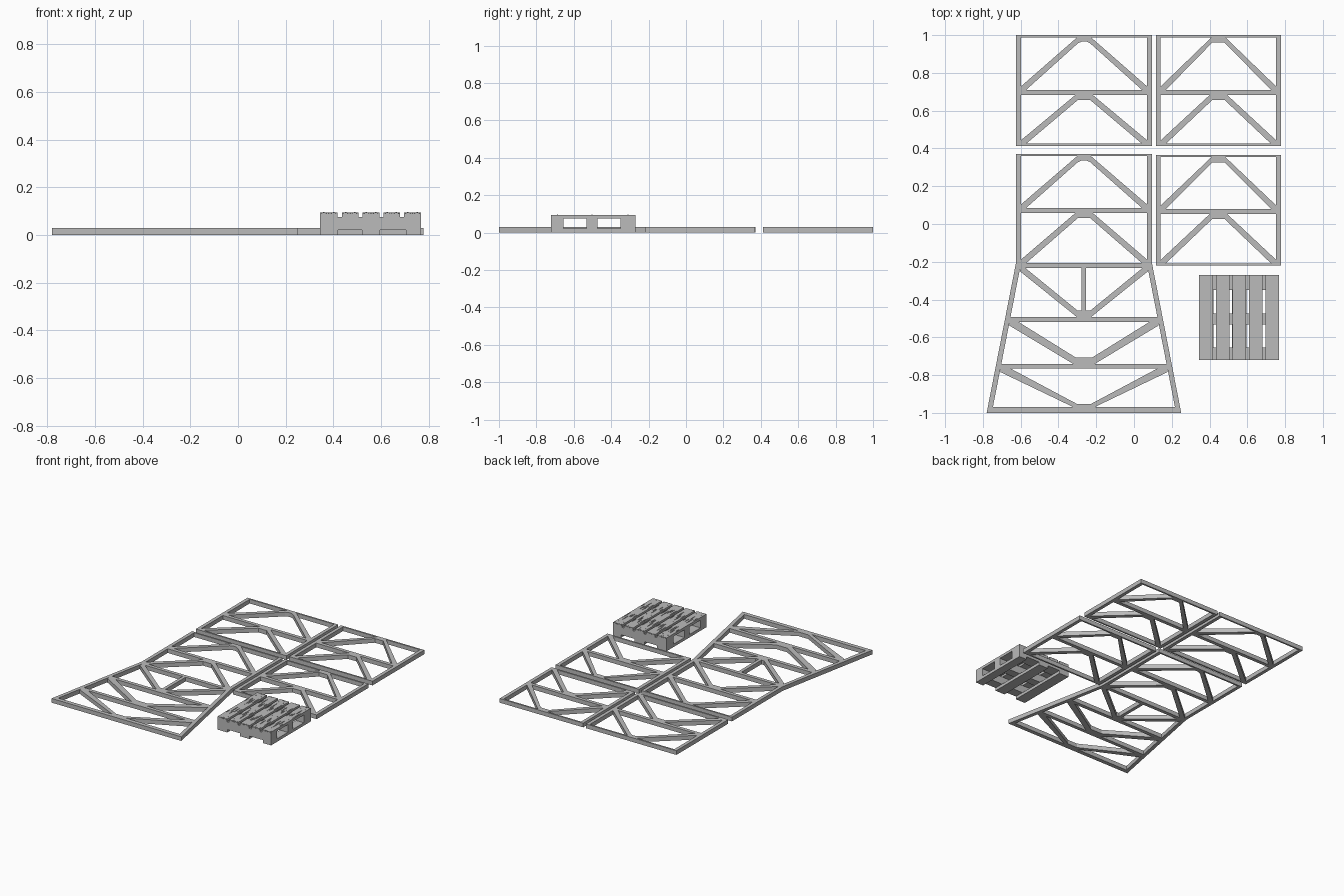
import bpy, bmesh, random
from math import cos, sin, pi

random.seed(4)
if "Cube" in bpy.data.objects:
    bpy.data.objects.remove(bpy.data.objects["Cube"])

grey = bpy.data.materials.new("plain_grey")
grey.use_nodes = True
colour = (0.5, 0.5, 0.5, 1)
grey.diffuse_color = colour
grey.node_tree.nodes["Principled BSDF"].inputs["Base Color"].default_value = colour

TOP = 0.03      # height of the flat frames
RAIL = 0.025    # side and middle rail width
EDGE = 0.012    # thin end rail width


def prisms(name, outlines, z0, z1):
    """One object made of flat outlines raised from z0 to z1."""
    bm = bmesh.new()
    for pts in outlines:
        face = bm.faces.new([bm.verts.new((x, y, z0)) for x, y in pts])
        up = bmesh.ops.extrude_face_region(bm, geom=[face])["geom"]
        bmesh.ops.translate(bm, vec=(0, 0, z1 - z0),
                            verts=[v for v in up if isinstance(v, bmesh.types.BMVert)])
    bmesh.ops.recalc_face_normals(bm, faces=bm.faces[:])
    mesh = bpy.data.meshes.new(name)
    bm.to_mesh(mesh)
    bm.free()
    mesh.materials.append(grey)
    obj = bpy.data.objects.new(name, mesh)
    bpy.context.collection.objects.link(obj)
    return obj


def rect(x0, x1, y0, y1):
    return [(x0, y0), (x1, y0), (x1, y1), (x0, y1)]


def bar(name, x0, x1, y0, y1, z0=0, z1=TOP):
    return prisms(name, [rect(x0, x1, y0, y1)], z0, z1)


def brace(name, xc, half, foot, apex, a=0.045, b=0.033, t=0.028,
          foot_h=0.018, foot_in=0.028, rounded=False):
    """Mirrored V brace with a flat or rounded gusset at its apex."""
    s = 1 if apex > foot else -1
    right = [(half - foot_in, foot), (half, foot), (half, foot + s * foot_h), (a, apex)]
    inner = [(b, apex - s * t)]
    if rounded:
        inner = [(0.012, apex - s * 0.022), (b, apex - s * 0.032)]
    right = inner + right
    left = [(-x, y) for x, y in reversed(right)]
    prisms(name, [[(xc + x, y) for x, y in right + left]], 0, TOP)


def panel(name, x0, x1, y0, y1, mid, end_rail=True, rounded=False):
    """Rectangular truss panel with two braced bays."""
    xc, half = (x0 + x1) / 2, (x1 - x0) / 2 - RAIL
    bar(name + "_right_rail", x0, x0 + RAIL, y0, y1)
    bar(name + "_left_rail", x1 - RAIL, x1, y0, y1)
    bar(name + "_back_rail", x0 + RAIL, x1 - RAIL, y1 - EDGE, y1)
    bar(name + "_middle_rail", x0 + RAIL, x1 - RAIL, mid - 0.026, mid)
    low = y0
    if end_rail:
        low = y0 + EDGE
        bar(name + "_front_rail", x0 + RAIL, x1 - RAIL, y0, low)
    brace(name + "_back_brace", xc, half, mid, y1 - EDGE, a=0.037, rounded=rounded)
    brace(name + "_front_brace", xc, half, low, mid - 0.026)


# Four rectangular truss panels
panel("back_right_panel", -0.624, 0.095, 0.413, 1.0, 0.71, rounded=True)
panel("back_left_panel", 0.116, 0.778, 0.413, 1.0, 0.71)
panel("middle_right_panel", -0.624, 0.095, -0.207, 0.371, 0.085, end_rail=False, rounded=True)
panel("middle_left_panel", 0.116, 0.778, -0.22, 0.366, 0.08)

# Tapered base section
XC, Y_TOP, Y_END = -0.265, -0.207, -1.0


def half_width(y):
    return 0.36 + 0.155 * (Y_TOP - y) / (Y_TOP - Y_END)


for side, s in (("right", -1), ("left", 1)):
    pts = [(half_width(Y_TOP), Y_TOP), (half_width(Y_END), Y_END),
           (half_width(Y_END) - 0.027, Y_END), (half_width(Y_TOP) - 0.027, Y_TOP)]
    prisms("base_%s_rail" % side, [[(XC + s * x, y) for x, y in pts]], 0, TOP)

levels = [(-0.207, -0.233), (-0.493, -0.52), (-0.74, -0.766), (-0.97, -1.0)]
for i, (hi, lo) in enumerate(levels):
    wh, wl = half_width(hi) - 0.027, half_width(lo) - 0.027
    prisms("base_cross_rail_%d" % i,
           [[(XC - wl, lo), (XC + wl, lo), (XC + wh, hi), (XC - wh, hi)]], 0, TOP)

gussets = [(0.037, 0.033, 0.034, 0.028), (0.058, 0.045, 0.034, 0.05), (0.055, 0.038, 0.018, 0.055)]
for i, (a, b, t, inset) in enumerate(gussets):
    foot, apex = levels[i][1], levels[i + 1][0]
    brace("base_brace_%d" % i, XC, half_width(foot) - 0.027, foot, apex,
          a=a, b=b, t=t, foot_in=inset)
bar("base_post", XC - 0.012, XC + 0.012, -0.459, -0.233)

# Pallet: bottom boards, stringers and worn top boards
PX0, PX1, PY0, PY1 = 0.343, 0.767, -0.721, -0.27
DECK, PTOP = 0.076, 0.095
for i, (x0, x1) in enumerate([(PX0, 0.42), (0.52, 0.596), (0.705, PX1)]):
    bar("pallet_bottom_board_%d" % i, x0, x1, PY0, PY1, 0, 0.021)
stringers = [(PY0, -0.654), (-0.531, -0.473), (-0.35, PY1)]
for i, (y0, y1) in enumerate(stringers):
    bar("pallet_stringer_%d" % i, PX0, PX1, y0, y1, 0.021, DECK)

gaps = [(0.418, 0.435), (0.505, 0.521), (0.594, 0.61), (0.68, 0.696)]
starts = [PX0] + [g[1] for g in gaps]
ends = [g[0] for g in gaps] + [PX1]
for i, (x0, x1) in enumerate(zip(starts, ends)):
    board = bar("pallet_top_board_%d" % i, x0, x1, PY0, PY1, DECK, PTOP)
    width = x1 - x0
    # Long shallow cracks along the grain, and short splits at the ends
    cracks = []
    for f in (0.1, 0.36, 0.5, 0.64, 0.9):
        x = x0 + f * width
        for low, high in ((-0.63, -0.56), (-0.43, -0.36)):
            y, l = random.uniform(low, high), random.uniform(0.025, 0.06)
            cracks.append([(x, y - l), (x + 0.003, y), (x, y + l), (x - 0.003, y)])
        for y, d in ((PY0, 1), (PY1, -1)):
            tip = y + d * random.uniform(0.008, 0.022)
            cracks.append([(x - 0.002, y - d * 0.01), (x + 0.002, y - d * 0.01), (x, tip)])
    cutter = prisms("crack_cutter", cracks, PTOP - 0.006, PTOP + 0.01)
    cutter.hide_render = True
    cut = board.modifiers.new("cracks", "BOOLEAN")
    cut.operation, cut.solver, cut.object = "DIFFERENCE", "EXACT", cutter
    deps = bpy.context.evaluated_depsgraph_get()
    board.data = bpy.data.meshes.new_from_object(board.evaluated_get(deps))
    board.modifiers.clear()
    bpy.data.objects.remove(cutter)
    # Nail heads over each stringer
    heads = []
    for y0, y1 in stringers:
        for f in (0.23, 0.77):
            heads.append([(x0 + f * width + 0.003 * cos(k * pi / 4),
                           (y0 + y1) / 2 + 0.003 * sin(k * pi / 4)) for k in range(8)])
    prisms("pallet_nails_%d" % i, heads, PTOP - 0.001, PTOP + 0.001)
